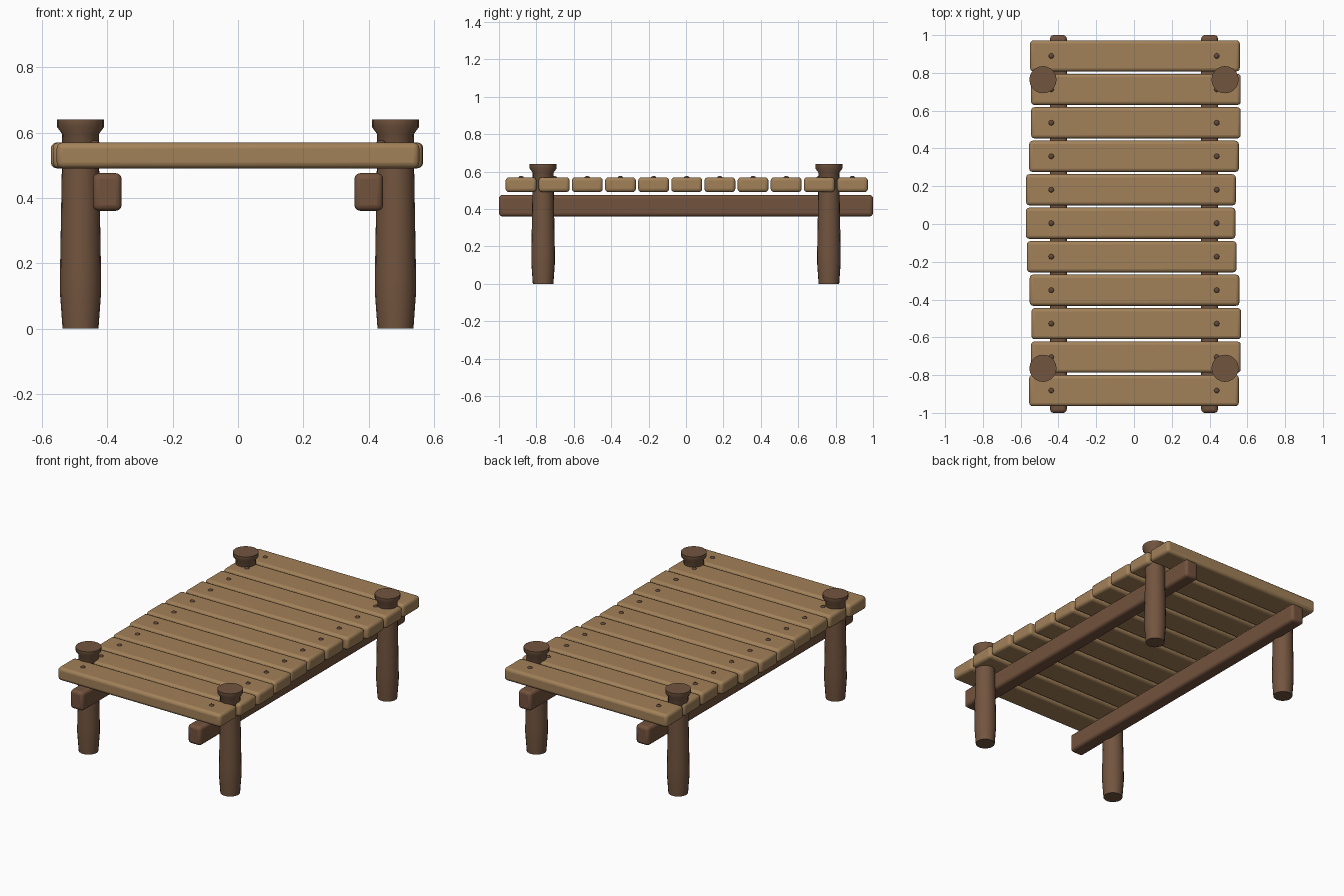
import bpy
import math

cube = bpy.data.objects.get("Cube")
if cube:
    bpy.data.objects.remove(cube, do_unlink=True)


def material(name, colour):
    mat = bpy.data.materials.new(name)
    mat.use_nodes = True
    mat.diffuse_color = (*colour, 1)
    mat.node_tree.nodes["Principled BSDF"].inputs["Base Color"].default_value = (*colour, 1)
    return mat


light_wood = material("light_wood", (0.36, 0.22, 0.10))
rail_wood = material("rail_wood", (0.17, 0.085, 0.047))
post_wood = material("post_wood", (0.17, 0.09, 0.05))
nail_brown = material("nail_brown", (0.12, 0.065, 0.04))


def finish(obj, name, mat):
    obj.name = obj.data.name = name
    obj.data.materials.append(mat)
    bpy.ops.object.shade_smooth_by_angle(angle=math.radians(40))


def board(name, centre, size, bevel, mat):
    bpy.ops.mesh.primitive_cube_add(size=1, location=centre)
    obj = bpy.context.object
    obj.scale = size
    bpy.ops.object.transform_apply(location=False, rotation=False, scale=True)
    mod = obj.modifiers.new("rounded_edges", "BEVEL")
    mod.width = bevel
    mod.segments = 3
    finish(obj, name, mat)


def turned(name, centre, profile, mat, sides):
    """Closed round solid from (radius, height) rings."""
    verts = [(r * math.cos(math.tau * k / sides), r * math.sin(math.tau * k / sides), z)
             for r, z in profile for k in range(sides)]
    faces = [(i * sides + k, i * sides + (k + 1) % sides,
              (i + 1) * sides + (k + 1) % sides, (i + 1) * sides + k)
             for i in range(len(profile) - 1) for k in range(sides)]
    faces.append(tuple(reversed(range(sides))))
    faces.append(tuple(range(len(verts) - sides, len(verts))))
    mesh = bpy.data.meshes.new(name)
    mesh.from_pydata(verts, [], faces)
    obj = bpy.data.objects.new(name, mesh)
    obj.location = centre
    bpy.context.collection.objects.link(obj)
    bpy.ops.object.select_all(action="DESELECT")
    obj.select_set(True)
    bpy.context.view_layer.objects.active = obj
    finish(obj, name, mat)


post_profile = [(0.055, 0), (0.063, 0.11), (0.063, 0.16), (0.060, 0.33),
                (0.057, 0.5), (0.056, 0.595), (0.072, 0.617), (0.072, 0.64)]
nail_profile = [(0.014, -0.02), (0.014, 0.001), (0.011, 0.005), (0.005, 0.007)]

# Rails and posts
for side, x in (("left", 1), ("right", -1)):
    board(side + "_rail", (x * 0.4, 0, 0.418), (0.088, 2.0, 0.115), 0.018, rail_wood)
    for end, y in (("front", -1), ("back", 1)):
        turned(f"{end}_{side}_post", (x * 0.482, y * 0.764, 0), post_profile, post_wood, 20)

# Deck planks, each shifted a little sideways, with a nail over each rail
shifts = [0, 0.01, 0.012, 0.003, -0.012, -0.018, -0.016, 0, 0.01, 0.01, 0.005]
for i, shift in enumerate(shifts):
    y = (i - 5) * 0.1772 + 0.004
    board(f"plank_{i + 1}", (shift, y, 0.53), (1.11, 0.165, 0.079), 0.018, light_wood)
    for side, x in (("left", 1), ("right", -1)):
        turned(f"{side}_nail_{i + 1}", (x * 0.438, y, 0.569), nail_profile, nail_brown, 12)
